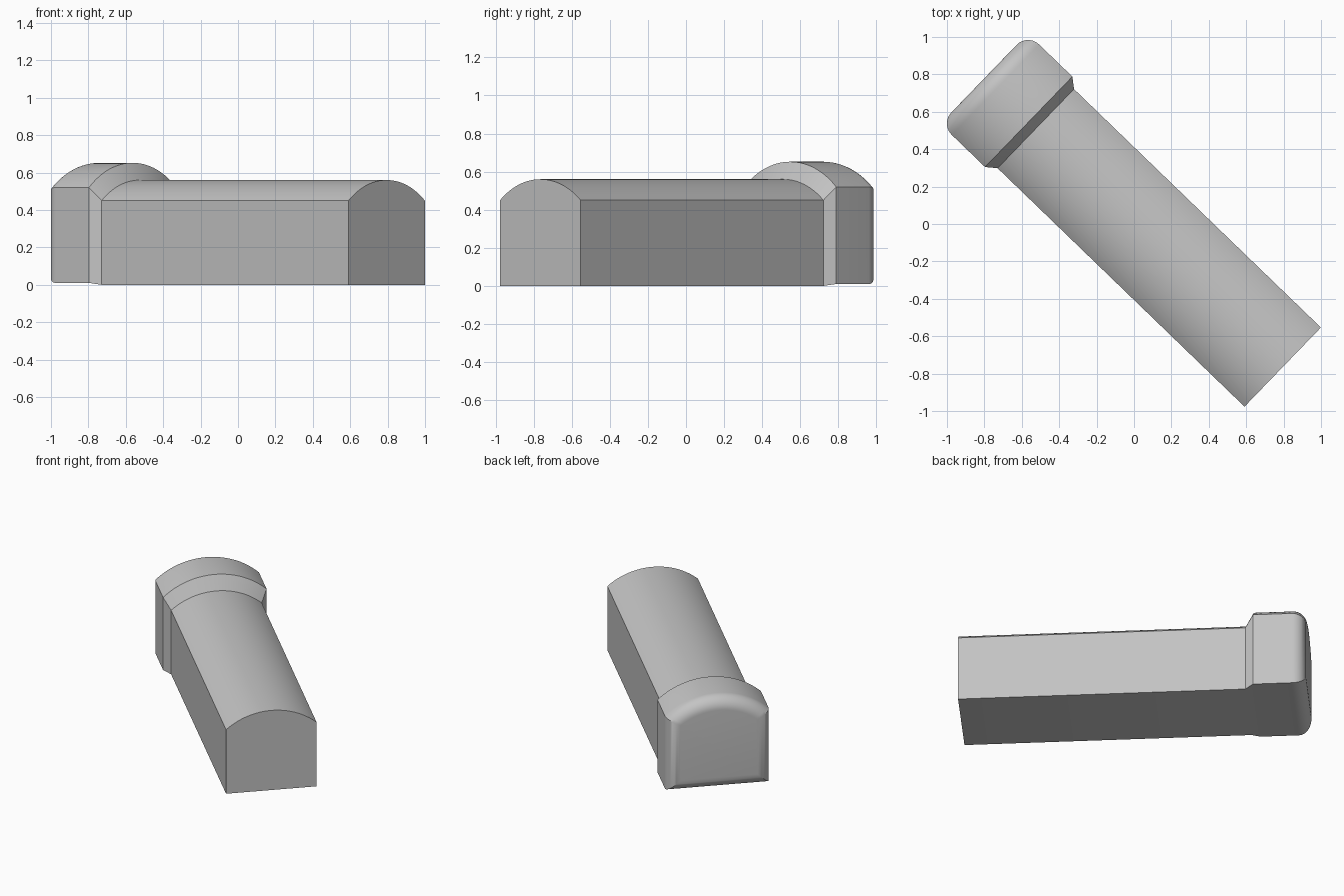
import bpy, bmesh, math
from mathutils import Matrix, Vector

if "Cube" in bpy.data.objects:
    bpy.data.objects.remove(bpy.data.objects["Cube"], do_unlink=True)

grey = bpy.data.materials.new("plain grey")
grey.use_nodes = True
COLOUR = (0.55, 0.55, 0.55, 1)
grey.diffuse_color = COLOUR
grey.node_tree.nodes["Principled BSDF"].inputs["Base Color"].default_value = COLOUR

ARC_STEPS = 32
ROUND_STEPS = 10


def arch(half, wall, top, base, inset=0.0):
    """Arched cross-section (y, z), moved inward by inset."""
    rise = top - wall
    radius = (half * half + rise * rise) / (2 * rise)
    centre = top - radius
    half, radius, base = half - inset, radius - inset, base + inset
    sweep = math.asin(half / radius)
    points = [(-half, base)]
    for i in range(ARC_STEPS + 1):
        a = sweep * (2 * i / ARC_STEPS - 1)
        points.append((radius * math.sin(a), centre + radius * math.cos(a)))
    return points + [(half, base)]


def loft(name, sections, placement):
    """Skin a closed solid through (distance, profile) sections."""
    bm = bmesh.new()
    rings = [[bm.verts.new((x, y, z)) for y, z in profile] for x, profile in sections]
    for a, b in zip(rings, rings[1:]):
        for i in range(len(a)):
            j = (i + 1) % len(a)
            bm.faces.new((a[i], a[j], b[j], b[i]))
    bm.faces.new(rings[0])
    bm.faces.new(rings[-1])
    bmesh.ops.recalc_face_normals(bm, faces=bm.faces)
    mesh = bpy.data.meshes.new(name)
    bm.to_mesh(mesh)
    bm.free()
    mesh.materials.append(grey)
    obj = bpy.data.objects.new(name, mesh)
    bpy.context.collection.objects.link(obj)
    obj.matrix_world = placement
    bpy.ops.object.select_all(action="DESELECT")
    obj.select_set(True)
    bpy.context.view_layer.objects.active = obj
    bpy.ops.object.shade_smooth_by_angle(angle=math.radians(30))
    return obj


# Long arched shaft, then a sloped collar
shaft = (0.294, 0.45, 0.56, 0.0)
head = (0.336, 0.52, 0.652, 0.01)
sections = [(0, arch(*shaft)), (1.835, arch(*shaft)), (1.888, arch(*head))]

# Wider head with a rounded far end
length, r = 2.22, 0.085
for i in range(ROUND_STEPS + 1):
    a = math.pi / 2 * i / ROUND_STEPS
    sections.append((length - r + r * math.sin(a), arch(*head, r * (1 - math.cos(a)))))

# Lay it along the diagonal
placement = Matrix.Translation(Vector((0.795, -0.765, 0))) @ Matrix.Rotation(math.radians(136), 4, "Z")
loft("arched_bar_with_head", sections, placement)
